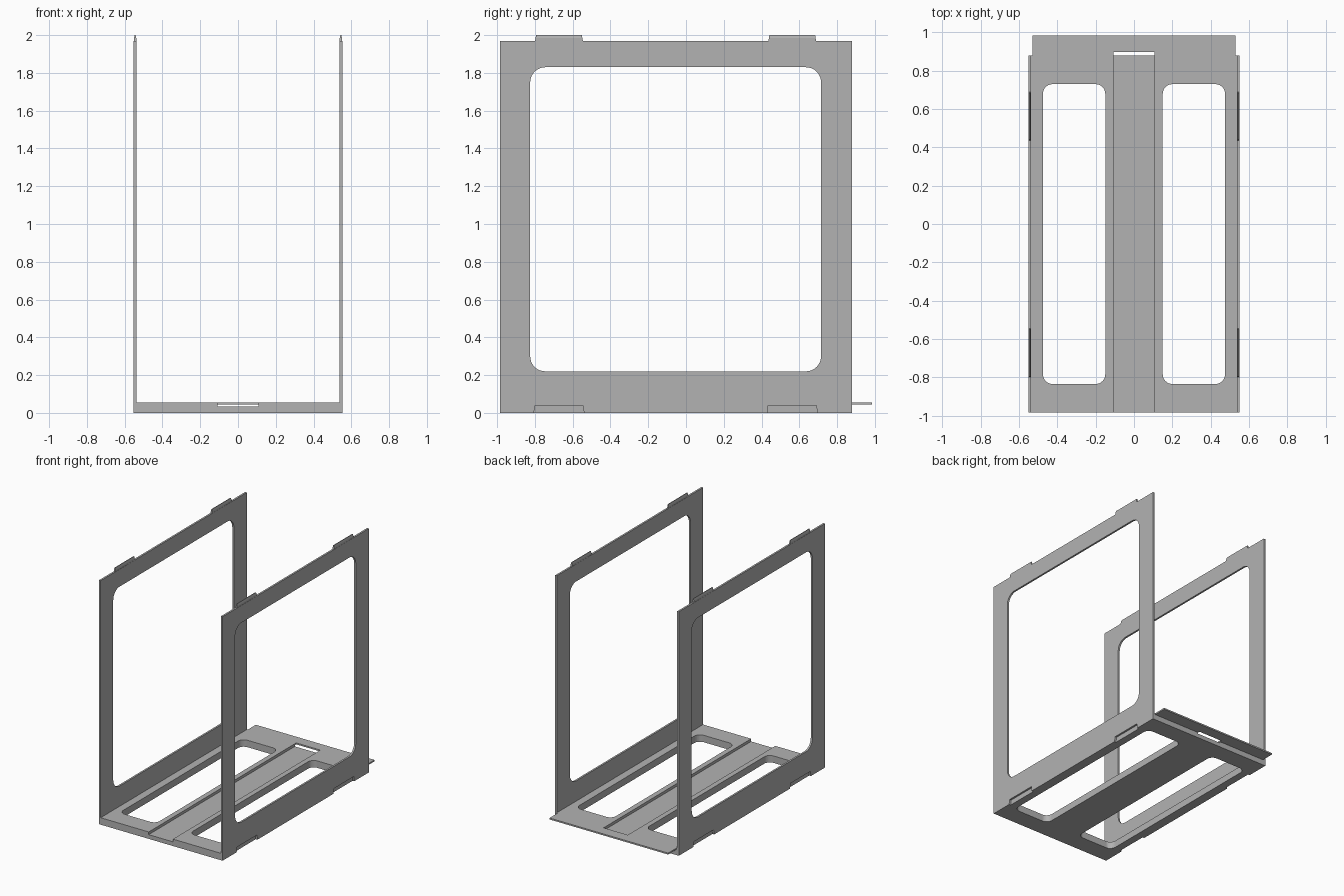
import bpy, bmesh
from math import sin, cos, pi
from mathutils import Matrix, Vector

cube = bpy.data.objects.get("Cube")
if cube:
    bpy.data.objects.remove(cube, do_unlink=True)

GREY = (0.45, 0.45, 0.45, 1)
grey = bpy.data.materials.new("plain_grey")
grey.use_nodes = True
grey.diffuse_color = GREY
grey.node_tree.nodes["Principled BSDF"].inputs["Base Color"].default_value = GREY

# Maps a flat profile (u, v, thickness) to (y, z, x)
UPRIGHT = Matrix(((0, 0, 1, 0), (1, 0, 0, 0), (0, 1, 0, 0), (0, 0, 0, 1)))


def add_object(name, mesh):
    mesh.name = name
    mesh.materials.clear()
    mesh.materials.append(grey)
    obj = bpy.data.objects.new(name, mesh)
    bpy.context.collection.objects.link(obj)
    return obj


def rect(u0, u1, v0, v1):
    return [(u0, v0), (u1, v0), (u1, v1), (u0, v1)]


def rounded_rect(u0, u1, v0, v1, r, steps=8):
    centres = [(u1 - r, v1 - r), (u0 + r, v1 - r), (u0 + r, v0 + r), (u1 - r, v0 + r)]
    return [(cu + r * cos((q + i / steps) * pi / 2), cv + r * sin((q + i / steps) * pi / 2))
            for q, (cu, cv) in enumerate(centres) for i in range(steps + 1)]


def sheet(name, loops, low, high, matrix=Matrix()):
    """Flat sheet cut from an outline and its holes, between two levels."""
    curve = bpy.data.curves.new(name, 'CURVE')
    curve.dimensions = '2D'
    curve.fill_mode = 'BOTH'
    curve.extrude = (high - low) / 2
    for loop in loops:
        spline = curve.splines.new('POLY')
        spline.points.add(len(loop) - 1)
        for point, (u, v) in zip(spline.points, loop):
            point.co = (u, v, 0, 1)
        spline.use_cyclic_u = True
        spline.use_smooth = False
    temp = bpy.data.objects.new(name, curve)
    mesh = bpy.data.meshes.new_from_object(temp)
    bpy.data.objects.remove(temp)
    bpy.data.curves.remove(curve)
    mesh.transform(matrix @ Matrix.Translation((0, 0, (low + high) / 2)))
    bm = bmesh.new()
    bm.from_mesh(mesh)
    bmesh.ops.remove_doubles(bm, verts=bm.verts, dist=1e-5)
    bmesh.ops.recalc_face_normals(bm, faces=bm.faces)
    for face in bm.faces:
        face.smooth = False
    bm.to_mesh(mesh)
    bm.free()
    return add_object(name, mesh)


def tab(name, x, y0, y1):
    """Locating tab whose upper part narrows towards its tip."""
    bm = bmesh.new()
    rings = []
    for z, half, inset in ((1.965, 0.006, 0), (1.985, 0.006, 0.004), (2.0, 0.0025, 0.006)):
        rings.append([bm.verts.new((x + sx * half, y, z)) for sx, y in
                      ((-1, y0 + inset), (1, y0 + inset), (1, y1 - inset), (-1, y1 - inset))])
    for a, b in zip(rings, rings[1:]):
        for i in range(4):
            j = (i + 1) % 4
            bm.faces.new((a[i], a[j], b[j], b[i]))
    bm.faces.new(rings[0])
    bm.faces.new(rings[-1])
    bmesh.ops.recalc_face_normals(bm, faces=bm.faces)
    mesh = bpy.data.meshes.new(name)
    bm.to_mesh(mesh)
    bm.free()
    add_object(name, mesh)


FRONT, BACK, LIP = -0.985, 0.88, 0.985
INNER, OUTER = 0.537, 0.552
GROOVE = 0.108
TABS = (("front", -0.80, -0.545), ("back", 0.435, 0.69))

# Side frames, notched at the bottom to receive another unit's tabs
outline = [(FRONT, 0)]
for _, y0, y1 in TABS:
    outline += [(y0 - 0.005, 0), (y0, 0.04), (y1, 0.04), (y1 + 0.005, 0)]
outline += [(BACK, 0), (BACK, 1.97), (FRONT, 1.97)]
window = rounded_rect(-0.825, 0.715, 0.22, 1.83, 0.08)
for side, s in (("right", -1), ("left", 1)):
    low, high = sorted((s * INNER, s * OUTER))
    sheet(side + "_side_frame", [outline, window], low, high, UPRIGHT)
    for place, y0, y1 in TABS:
        tab(f"{side}_{place}_tab", s * (INNER + OUTER) / 2, y0, y1)

# Floor: a full lower slab, then a middle layer leaving the central groove
holes = [rounded_rect(min(s * 0.15, s * 0.475), max(s * 0.15, s * 0.475), -0.835, 0.73, 0.05)
         for s in (-1, 1)]
sheet("floor_slab", [rect(-INNER, INNER, FRONT, BACK)] + holes, 0, 0.034)
for side, s, hole in (("right", -1, holes[0]), ("left", 1, holes[1])):
    x0, x1 = sorted((s * GROOVE, s * INNER))
    sheet(side + "_floor_layer", [rect(x0, x1, FRONT, BACK), hole], 0.034, 0.044)

# Top sheet, open along the groove and overhanging the back as a lip
W = 0.53
SLOT = 0.897
top_outline = [(-INNER, FRONT), (-GROOVE, FRONT), (-GROOVE, SLOT), (GROOVE, SLOT),
               (GROOVE, FRONT), (INNER, FRONT), (INNER, BACK), (W, BACK), (W, LIP),
               (-W, LIP), (-W, BACK), (-INNER, BACK)]
sheet("floor_top_sheet", [top_outline] + holes, 0.044, 0.056)
